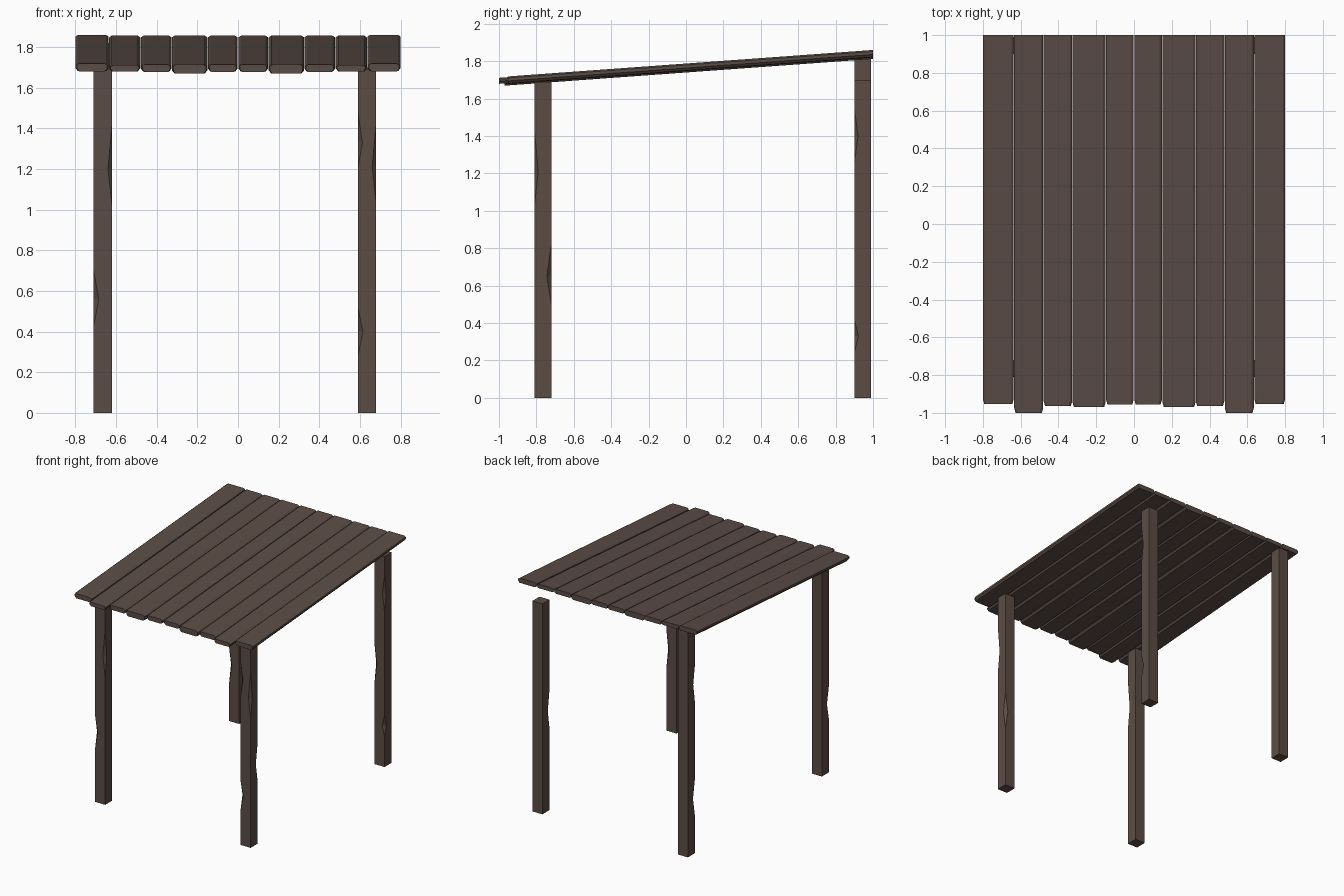
import bpy, bmesh

if "Cube" in bpy.data.objects:
    bpy.data.objects.remove(bpy.data.objects["Cube"])

wood = bpy.data.materials.new("dark brown wood")
wood.diffuse_color = (0.104, 0.073, 0.060, 1)
wood.use_nodes = True
wood.node_tree.nodes["Principled BSDF"].inputs["Base Color"].default_value = wood.diffuse_color


def finish(bm, name):
    bmesh.ops.remove_doubles(bm, verts=bm.verts, dist=0.0002)
    bmesh.ops.dissolve_limit(bm, angle_limit=0.005, verts=bm.verts, edges=bm.edges)
    bmesh.ops.recalc_face_normals(bm, faces=bm.faces)
    me = bpy.data.meshes.new(name)
    bm.to_mesh(me)
    bm.free()
    me.materials.append(wood)
    ob = bpy.data.objects.new(name, me)
    bpy.context.collection.objects.link(ob)


def loft(bm, rings):
    # Skin matching rings of points and cap both ends
    vs = [[bm.verts.new(p) for p in r] for r in rings]
    n = len(vs[0])
    for a, b in zip(vs, vs[1:]):
        for i in range(n):
            j = (i + 1) % n
            bm.faces.new((a[i], a[j], b[j], b[i]))
    bm.faces.new(vs[0][::-1])
    bm.faces.new(vs[-1])


# Square posts with chips hewn from the corner edges
# corners: 0 front left, 1 front right, 2 back right, 3 back left
CORNERS = [(-1, -1), (1, -1), (1, 1), (-1, 1)]
HALF = 0.045


def post(name, x, y, height, chips):
    levels = {0, height}
    for _, lo, mid, hi, _ in chips:
        levels |= {lo, mid, hi}

    def depth(corner, z):
        d = 0
        for c, lo, mid, hi, dep in chips:
            if c == corner and lo < z < hi:
                d = dep * ((z - lo) / (mid - lo) if z <= mid else (hi - z) / (hi - mid))
        return d

    rings = []
    for z in sorted(levels):
        ring = []
        for i, (sx, sy) in enumerate(CORNERS):
            d = depth(i, z)
            on_x_side = (x + sx * HALF, y + sy * (HALF - d), z)
            on_y_side = (x + sx * (HALF - d), y + sy * HALF, z)
            ring += [on_x_side, on_y_side] if i % 2 == 0 else [on_y_side, on_x_side]
        rings.append(ring)
    bm = bmesh.new()
    loft(bm, rings)
    finish(bm, name)


post("front_left_post", -0.665, -0.765, 1.69,
     [(0, 0.43, 0.56, 0.70, 0.025), (1, 1.02, 1.20, 1.42, 0.02)])
post("front_right_post", 0.635, -0.765, 1.69,
     [(0, 0.28, 0.40, 0.52, 0.025), (0, 1.20, 1.33, 1.48, 0.022),
      (1, 1.03, 1.21, 1.43, 0.02), (2, 0.50, 0.65, 0.82, 0.024)])
post("back_right_post", 0.635, 0.945, 1.70,
     [(1, 0.24, 0.33, 0.42, 0.022), (1, 1.25, 1.40, 1.55, 0.02),
      (0, 0.66, 0.81, 0.97, 0.022)])
post("back_left_post", -0.665, 0.945, 1.82,
     [(0, 0.30, 0.45, 0.60, 0.025), (0, 1.22, 1.37, 1.52, 0.022)])


# Sloping roof planks with chamfered long edges and clipped front corners
def plank(name, x0, x1, front, thick, top):
    def section(y, inset):
        z1 = top + 0.0725 * (y - 1)
        z0 = z1 - thick
        a, b, c = x0 + inset, x1 - inset, 0.012
        return [(a + c, y, z0), (b - c, y, z0), (b, y, z0 + 0.014), (b, y, z1 - 0.008),
                (b - c, y, z1), (a + c, y, z1), (a, y, z1 - 0.008), (a, y, z0 + 0.014)]
    bm = bmesh.new()
    loft(bm, [section(front, 0.007), section(front + 0.025, 0), section(1.0, 0)])
    finish(bm, name)


# inner edge, outer edge, front end, thickness, top height for one half
PLANKS = [(0.002, 0.148, -0.955, 0.036, 1.856), (0.151, 0.325, -0.97, 0.044, 1.856),
          (0.327, 0.478, -0.963, 0.036, 1.856), (0.481, 0.634, -1.0, 0.032, 1.856),
          (0.637, 0.80, -0.952, 0.038, 1.86)]
for i, (a, b, front, thick, top) in enumerate(PLANKS, 1):
    plank(f"roof_plank_right_{i}", a, b, front, thick, top)
    plank(f"roof_plank_left_{i}", -b, -a, front, thick, top)
